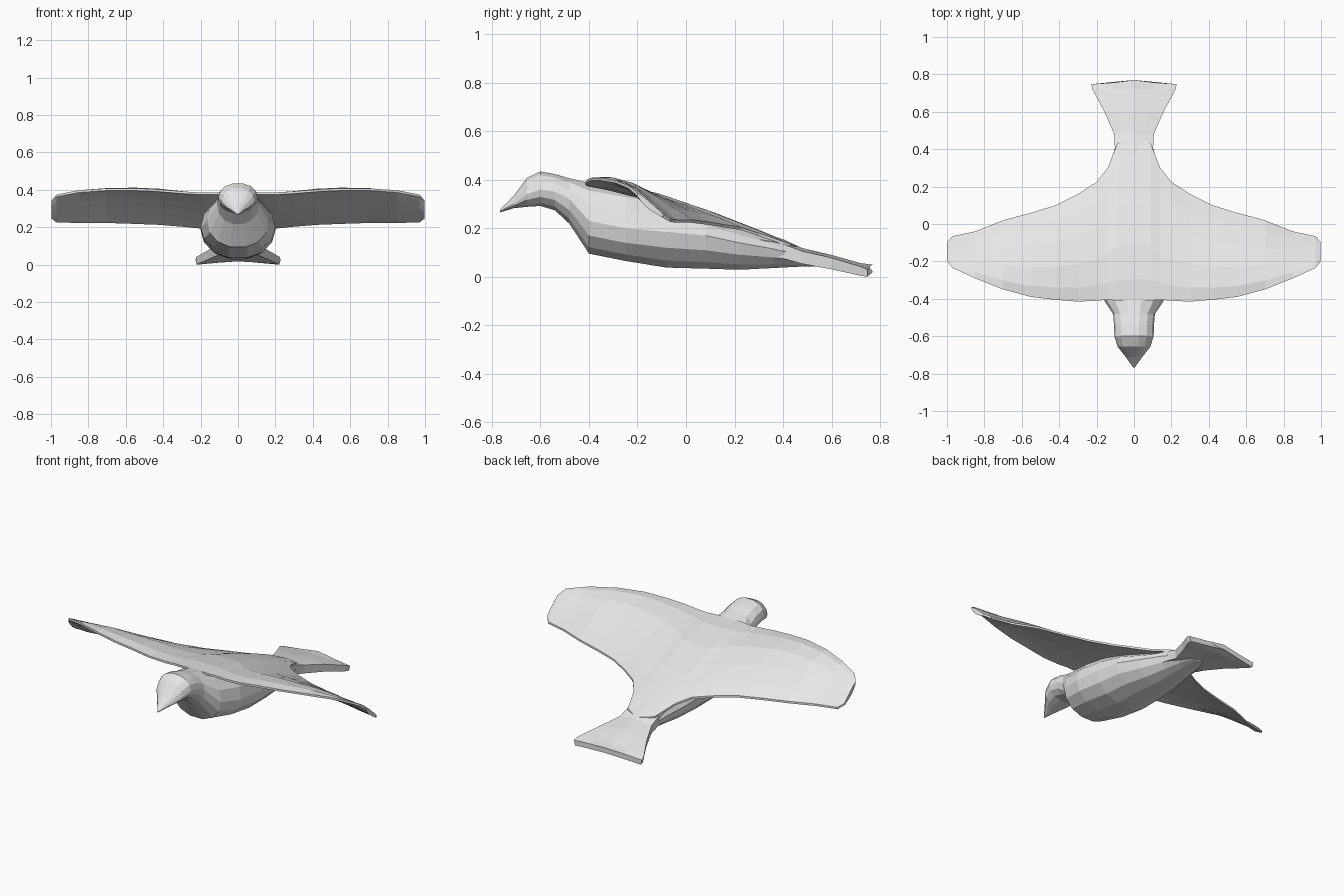
import bpy, bmesh, math

plumage = bpy.data.materials.new("pale_grey")
plumage.diffuse_color = (0.8, 0.8, 0.8, 1)


def loft(name, rings):
    """Skin closed rings of equal length and cap both ends."""
    bm = bmesh.new()
    loops = [[bm.verts.new(p) for p in ring] for ring in rings]
    n = len(loops[0])
    for a, b in zip(loops, loops[1:]):
        for i in range(n):
            j = (i + 1) % n
            bm.faces.new((a[i], a[j], b[j], b[i]))
    bm.faces.new(loops[0])
    bm.faces.new(loops[-1])
    bmesh.ops.remove_doubles(bm, verts=bm.verts, dist=0.0005)
    bmesh.ops.recalc_face_normals(bm, faces=bm.faces)
    mesh = bpy.data.meshes.new(name)
    bm.to_mesh(mesh)
    bm.free()
    mesh.materials.append(plumage)
    obj = bpy.data.objects.new(name, mesh)
    bpy.context.collection.objects.link(obj)
    return obj


# Head, beak and body: y, half width, bottom z, top z, height of widest line
body = [
    (-0.767, 0.004, 0.265, 0.275, 0.27),
    (-0.71, 0.045, 0.282, 0.335, 0.30),
    (-0.655, 0.088, 0.287, 0.41, 0.34),
    (-0.60, 0.105, 0.290, 0.436, 0.36),
    (-0.54, 0.107, 0.272, 0.425, 0.35),
    (-0.48, 0.112, 0.215, 0.408, 0.32),
    (-0.40, 0.165, 0.092, 0.39, 0.23),
    (-0.25, 0.20, 0.062, 0.365, 0.20),
    (-0.08, 0.20, 0.034, 0.33, 0.185),
    (0.08, 0.188, 0.030, 0.27, 0.17),
    (0.22, 0.155, 0.026, 0.215, 0.14),
    (0.36, 0.115, 0.034, 0.165, 0.115),
    (0.46, 0.088, 0.040, 0.125, 0.09),
    (0.55, 0.05, 0.042, 0.085, 0.065),
]
rings = []
for y, w, lo, hi, mid in body:
    ring = []
    for k in range(14):
        a = 2 * math.pi * k / 14
        c, s = math.cos(a), math.sin(a)
        h = hi - mid if s > 0 else mid - lo
        ring.append((w * math.copysign(abs(c) ** 0.9, c), y, mid + h * s))
    rings.append(ring)
loft("body", rings)

# Wings and back: x, leading y, leading z, trailing y, trailing z, camber
half = [
    (0.0, -0.41, 0.388, 0.47, 0.122, 0.045),
    (0.09, -0.41, 0.388, 0.43, 0.135, 0.045),
    (0.14, -0.405, 0.386, 0.30, 0.18, 0.035),
    (0.20, -0.41, 0.386, 0.225, 0.205, 0.035),
    (0.30, -0.415, 0.392, 0.16, 0.215, 0.04),
    (0.42, -0.405, 0.402, 0.10, 0.225, 0.045),
    (0.55, -0.39, 0.408, 0.06, 0.23, 0.045),
    (0.70, -0.35, 0.408, 0.02, 0.235, 0.04),
    (0.85, -0.29, 0.398, -0.04, 0.235, 0.025),
    (0.97, -0.235, 0.375, -0.065, 0.238, 0.012),
    (0.997, -0.20, 0.345, -0.095, 0.258, 0.006),
]
fractions = [(0, 0), (0.13, 0.6), (0.35, 1), (0.6, 0.8), (0.83, 0.4), (1, 0)]
rings = []
for sx, side in ((-1, half[:0:-1]), (1, half)):
    for x, y0, z0, y1, z1, camber in side:
        top, under = [], []
        for f, c in fractions:
            y = y0 + (y1 - y0) * f
            z = z0 + (z1 - z0) * f + camber * c
            top.append((sx * x, y, z))
            under.append((sx * x, y, z - 0.012 - 0.022 * c))
        rings.append(top + under[::-1])
loft("wings", rings)

# Fanned tail: y, half width, top z at centre, top z at edge, thickness
tail = [
    (0.30, 0.115, 0.185, 0.155, 0.07),
    (0.40, 0.102, 0.155, 0.135, 0.06),
    (0.48, 0.106, 0.118, 0.105, 0.052),
    (0.60, 0.158, 0.09, 0.078, 0.047),
    (0.72, 0.222, 0.062, 0.048, 0.038),
    (0.748, 0.228, 0.056, 0.036, 0.03),
]
rings = []
for i, (y, w, zc, ze, t) in enumerate(tail):
    bow = 0.022 if i == len(tail) - 1 else 0
    top, under = [], []
    for f in (-1, -0.5, 0, 0.5, 1):
        z = zc + (ze - zc) * abs(f)
        yy = y + bow * (1 - abs(f)) ** 1.5
        top.append((w * f, yy, z))
        under.append((w * f * 0.97, yy, max(z - t, 0.0 if f == 0 else 0.004)))
    rings.append(top + under[::-1])
tail_obj = loft("tail", rings)
lowest = min(v.co.z for v in tail_obj.data.vertices)
for v in tail_obj.data.vertices:
    if v.co.y > 0.7:
        v.co.z -= lowest
